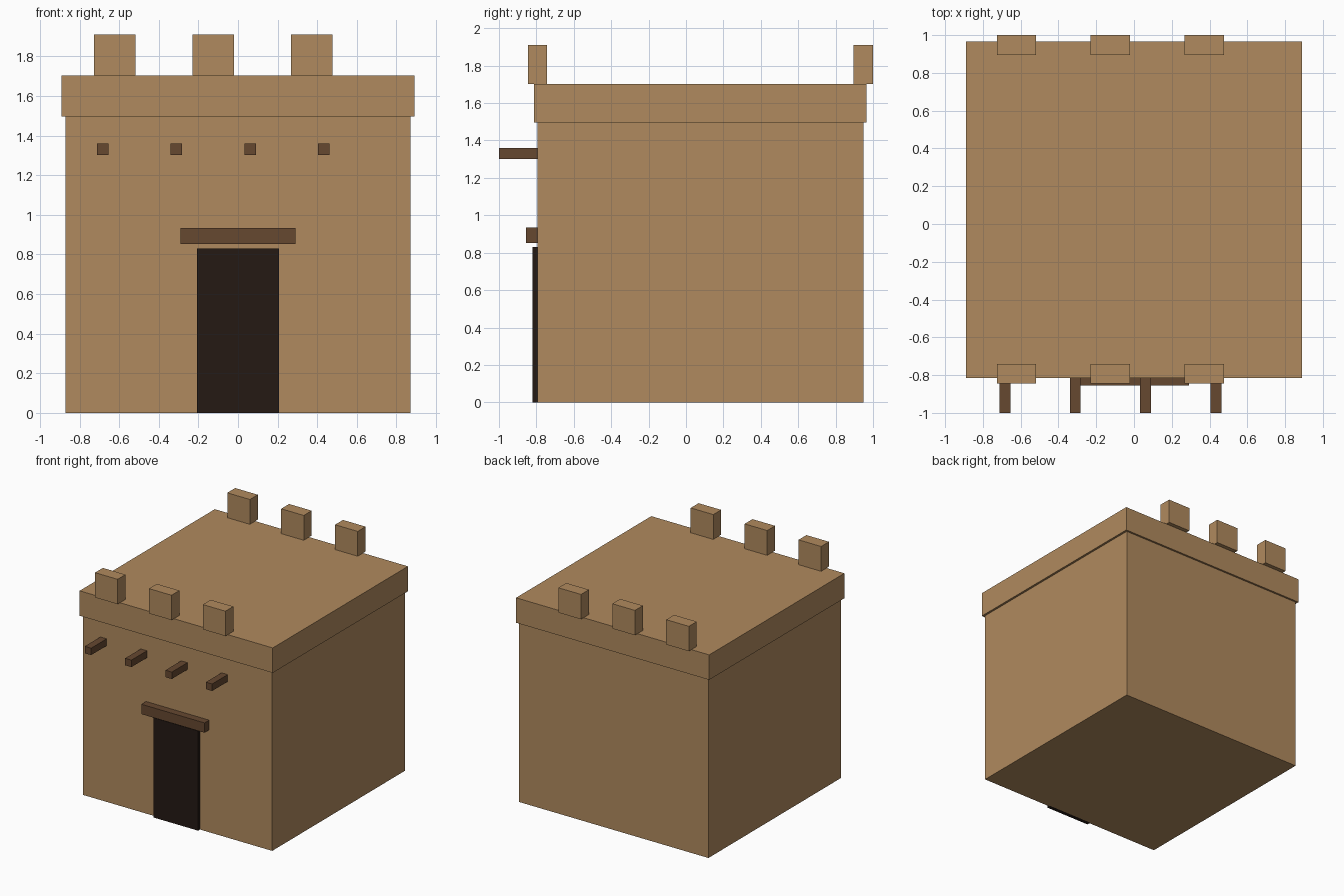
import bpy

if "Cube" in bpy.data.objects:
    bpy.data.objects.remove(bpy.data.objects["Cube"])


def material(name, rgb):
    m = bpy.data.materials.new(name)
    m.diffuse_color = (*rgb, 1.0)
    m.use_nodes = True
    m.node_tree.nodes["Principled BSDF"].inputs["Base Color"].default_value = m.diffuse_color
    return m


ADOBE = material("adobe", (0.434, 0.254, 0.112))
WOOD = material("dark_wood", (0.133, 0.065, 0.030))
SHADOW = material("doorway_dark", (0.018, 0.010, 0.007))


def box(name, x, y, z, mat):
    """Box spanning the given (min, max) ranges."""
    spans = (x, y, z)
    bpy.ops.mesh.primitive_cube_add(size=1, location=[(a + b) / 2 for a, b in spans])
    ob = bpy.context.object
    ob.name = name
    ob.scale = [b - a for a, b in spans]
    bpy.ops.object.transform_apply(location=False, rotation=False, scale=True)
    ob.data.materials.append(mat)
    return ob


FRONT = -0.795   # front wall plane

# House body and roof band
box("house_body", (-0.872, 0.872), (FRONT, 0.95), (0, 1.495), ADOBE)
box("roof_band", (-0.89, 0.89), (-0.814, 0.966), (1.495, 1.703), ADOBE)

# Battlement blocks along the front and back edges
for side, y in (("front", (-0.845, -0.742)), ("back", (0.896, 1.0))):
    for i in range(3):
        cx = -0.622 + 0.497 * i
        box(f"{side}_battlement_{i + 1}", (cx - 0.104, cx + 0.104), y, (1.703, 1.91), ADOBE)

# Roof beam ends poking out of the front wall
for i in range(4):
    cx = -0.683 + 0.372 * i
    box(f"roof_beam_{i + 1}", (cx - 0.029, cx + 0.029), (-1.0, FRONT + 0.01), (1.301, 1.359), WOOD)

# Doorway and lintel
box("door", (-0.207, 0.207), (-0.82, FRONT + 0.01), (0, 0.83), SHADOW)
box("door_lintel", (-0.291, 0.291), (-0.856, FRONT + 0.01), (0.852, 0.934), WOOD)
